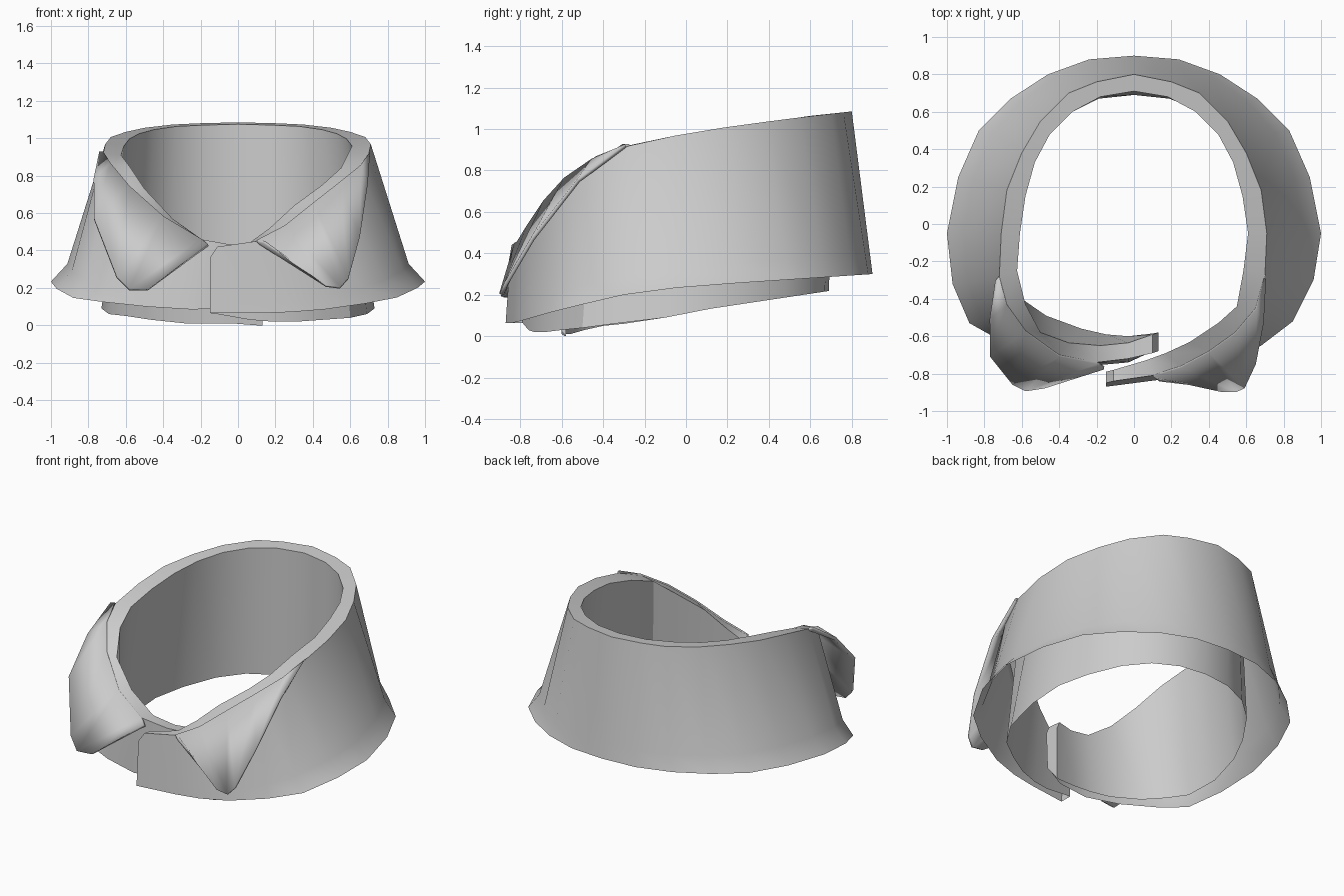
import bpy, bmesh, math
from mathutils import Vector

if "Cube" in bpy.data.objects:
    bpy.data.objects.remove(bpy.data.objects["Cube"])

grey = bpy.data.materials.new("light_grey")
grey.diffuse_color = (0.6, 0.6, 0.6, 1)
grey.use_nodes = True
grey.node_tree.nodes["Principled BSDF"].inputs["Base Color"].default_value = grey.diffuse_color


def interp(t, pts):
    """Piecewise linear lookup through (t, value) pairs."""
    if t <= pts[0][0]:
        return pts[0][1]
    for (a, va), (b, vb) in zip(pts, pts[1:]):
        if t <= b:
            return va + (vb - va) * (t - a) / (b - a)
    return pts[-1][1]


RIM_Z = [(-.1, .96), (.2, 1.01), (.5, 1.05), (.8, 1.085)]
SKIRT_Z = [(-.83, .065), (-.6, .13), (-.3, .2), (0, .24), (.9, .3)]
BAND_Z = [(-.1, .09), (.1, .13), (.7, .22)]

# Stations of the mirrored back: rim outer, rim inner, skirt hem, band foot (x, y)
BACK = [
    (0, .8, 0, .71, 0, .9, 0, .69),
    (.2, .76, .18, .68, .24, .88, .19, .67),
    (.35, .7, .33, .6, .46, .8, .36, .6),
    (.5, .55, .45, .48, .66, .67, .5, .48),
    (.6, .38, .53, .33, .83, .5, .62, .3),
    (.68, .18, .58, .15, .94, .25, .7, .12),
    (.71, -.05, .61, -.05, 1, -.05, .73, -.1),
]
# Front stations: rim outer (x, y, z), rim inner (x, y), hem (x, y), foot (x, y, z)
RIGHT = [
    (.70, -.27, .92, .585, -.25, .96, -.3, .69, -.35, .06),
    (.65, -.45, .85, .55, -.44, .85, -.52, .6, -.5, .04),
    (.54, -.58, .76, .45, -.53, .68, -.65, .46, -.6, .03),
    (.4, -.68, .65, .3, -.63, .46, -.76, .32, -.68, .02),
    (.25, -.76, .53, .17, -.69, .28, -.81, .18, -.73, .02),
    (.1, -.81, .45, .06, -.73, .12, -.835, .06, -.76, .03),
    (-.11, -.84, .42, -.11, -.78, -.11, -.865, -.11, -.785, .06),
    (-.15, -.85, .36, -.15, -.79, -.15, -.87, -.15, -.79, .065),
]
LEFT = [
    (-.72, -.28, .92, -.625, -.25, -.97, -.32, -.69, -.3, .06),
    (-.68, -.43, .86, -.58, -.43, -.88, -.53, -.6, -.4, .05),
    (-.58, -.57, .74, -.5, -.58, -.72, -.62, -.47, -.49, .03),
    (-.4, -.7, .58, -.35, -.635, -.48, -.71, -.28, -.56, .01),
    (-.2, -.74, .46, -.18, -.65, -.25, -.76, -.15, -.59, .01),
    (-.03, -.72, .43, -.03, -.635, -.03, -.74, -.03, -.6, .01),
    (.1, -.69, .42, .1, -.59, .1, -.68, .1, -.585, .0),
    (.13, -.68, .36, .13, -.58, .13, -.67, .13, -.58, .0),
]


def section(ro, ri, hem, foot):
    """Cross-section hem > flare > outer rim > inner rim > band foot."""
    hem = Vector((*hem, interp(hem[1], SKIRT_Z)))
    ro, foot = Vector(ro), Vector(foot)
    flare = ro.lerp(hem, .87)
    if hem.y > -.6:
        flare.x -= .05 * hem.x          # concave kick above the side hem
    return [hem, flare, ro, Vector((*ri, ro.z - .01)), foot]


def back_section(s, side):
    a, b, c, d, e, f, g, h = s
    return section((a * side, b, interp(b, RIM_Z)), (c * side, d),
                   (e * side, f), (g * side, h, interp(h, BAND_Z)))


def front_section(s):
    return section(s[0:3], s[3:5], s[5:7], s[7:10])


def make_object(name, rows, cap_ends=False, thickness=0):
    """Skin rows of points into one sheet."""
    bm = bmesh.new()
    grid = [[bm.verts.new(p) for p in row] for row in rows]
    for r0, r1 in zip(grid, grid[1:]):
        for i in range(len(r0) - 1):
            bm.faces.new((r0[i], r1[i], r1[i + 1], r0[i + 1]))
    if cap_ends:
        bm.faces.new(grid[0])
        bm.faces.new(grid[-1][::-1])
    bmesh.ops.remove_doubles(bm, verts=bm.verts, dist=.0005)
    bmesh.ops.recalc_face_normals(bm, faces=bm.faces)
    mesh = bpy.data.meshes.new(name)
    bm.to_mesh(mesh)
    bm.free()
    obj = bpy.data.objects.new(name, mesh)
    bpy.context.collection.objects.link(obj)
    mesh.materials.append(grey)
    if thickness:
        mod = obj.modifiers.new("thickness", 'SOLIDIFY')
        mod.thickness = thickness
        mod.offset = 0
    bpy.ops.object.select_all(action='DESELECT')
    obj.select_set(True)
    bpy.context.view_layer.objects.active = obj
    bpy.ops.object.shade_smooth_by_angle(angle=math.radians(30))
    return obj


# Collar body: folded sheet running from the left end round the back to the right end
rows = [front_section(s) for s in reversed(LEFT)]
rows += [back_section(s, -1) for s in reversed(BACK[1:])]
rows += [back_section(s, 1) for s in BACK]
rows += [front_section(s) for s in RIGHT]
make_object("collar_body", rows, cap_ends=True)

# Pointed collar wings hanging from the front rim
RIGHT_EDGE = [(.70, -.29, .92), (.69, -.52, .75), (.65, -.74, .47), (.59, -.87, .25),
              (.545, -.89, .2), (.47, -.89, .21), (.14, -.835, .445)]
LEFT_EDGE = [(-.74, -.3, .92), (-.77, -.5, .78), (-.77, -.7, .57), (-.65, -.85, .26),
             (-.58, -.885, .19), (-.48, -.87, .19), (-.16, -.77, .43)]
for name, side, edge in (("right_wing", RIGHT, RIGHT_EDGE), ("left_wing", LEFT, LEFT_EDGE)):
    last = 5 if side is RIGHT else 4
    rim = [side[min(i, last)][:3] for i in range(7)]
    make_object(name, list(zip(rim, edge)), thickness=.02)
